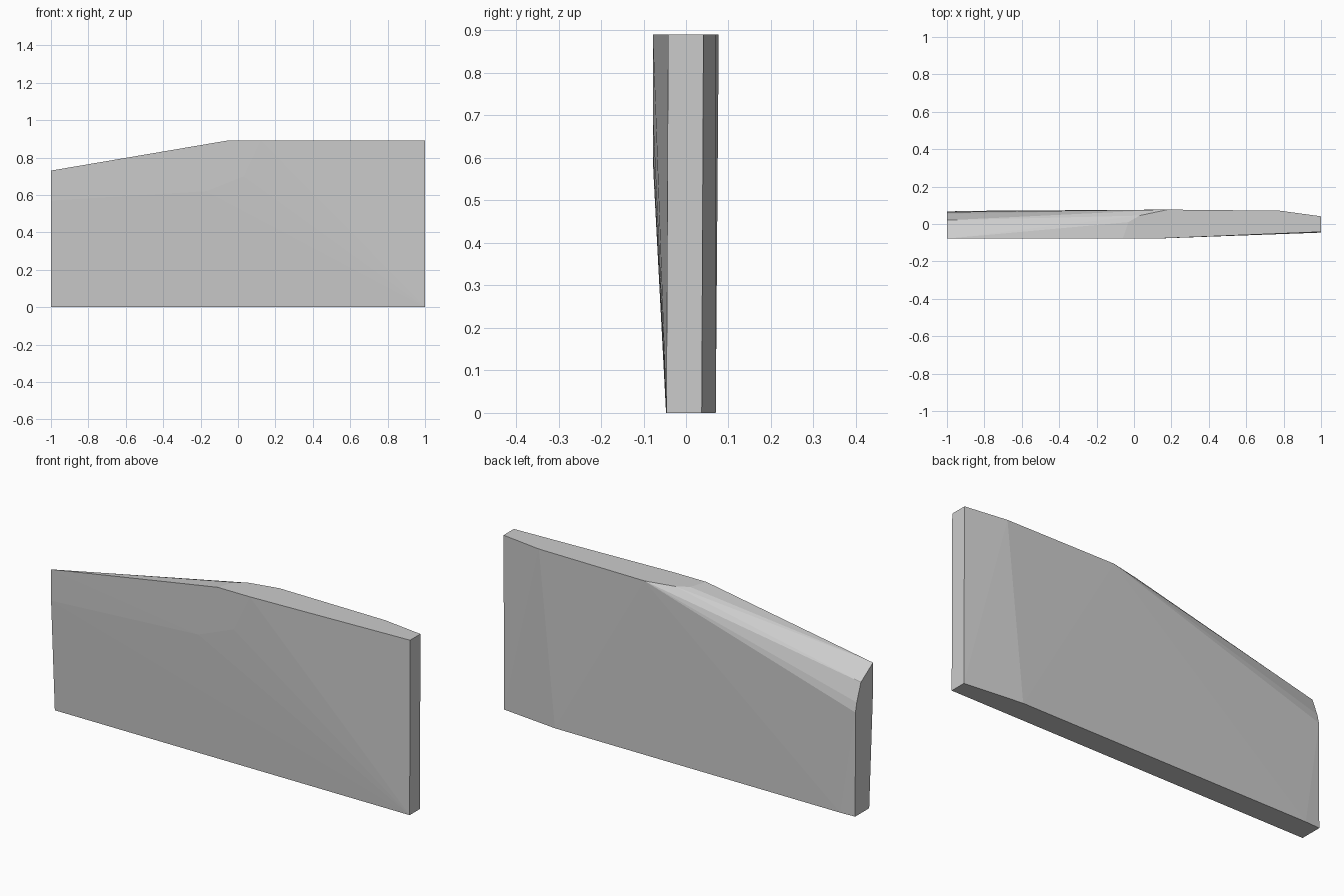
import bpy, bmesh

if "Cube" in bpy.data.objects:
    bpy.data.objects.remove(bpy.data.objects["Cube"])

grey = bpy.data.materials.new("plain grey")
grey.diffuse_color = (0.6, 0.6, 0.6, 1)
grey.use_nodes = True
grey.node_tree.nodes["Principled BSDF"].inputs["Base Color"].default_value = grey.diffuse_color

# Flat upper rim: straight to the right, rounded off at the back left
rim = [(-0.06, -0.078), (0.12, -0.078), (1, -0.042), (1, 0.041), (0.78, 0.071),
       (0.18, 0.077), (0.03, 0.045), (-0.03, 0.01)]
# Flat underside, narrower toward the front
base = [(-1, -0.047), (1, -0.046), (1, 0.037), (0.69, 0.07), (-0.92, 0.07), (-1, 0.066)]
# Left end section, curving over to the sharp front edge
left_end = [(-0.078, 0.73), (0.02, 0.667), (0.053, 0.577), (0.064, 0.53), (-0.077, 0.57)]
# Fullest part of the front face
belly = [(-0.17, -0.078, 0.62), (0.03, -0.078, 0.7)]

points = [(x, y, 0.89) for x, y in rim]
points += [(x, y, 0) for x, y in base]
points += [(-1, y, z) for y, z in left_end]
points += belly

# Wrap the sections into one tapered panel
bm = bmesh.new()
for p in points:
    bm.verts.new(p)
hull = bmesh.ops.convex_hull(bm, input=bm.verts[:])
loose = [v for v in bm.verts if not v.link_faces]
bmesh.ops.delete(bm, geom=loose, context='VERTS')
bmesh.ops.recalc_face_normals(bm, faces=bm.faces[:])
mesh = bpy.data.meshes.new("tapered_panel")
bm.to_mesh(mesh)
bm.free()
mesh.materials.append(grey)
panel = bpy.data.objects.new("tapered_panel", mesh)
bpy.context.collection.objects.link(panel)
